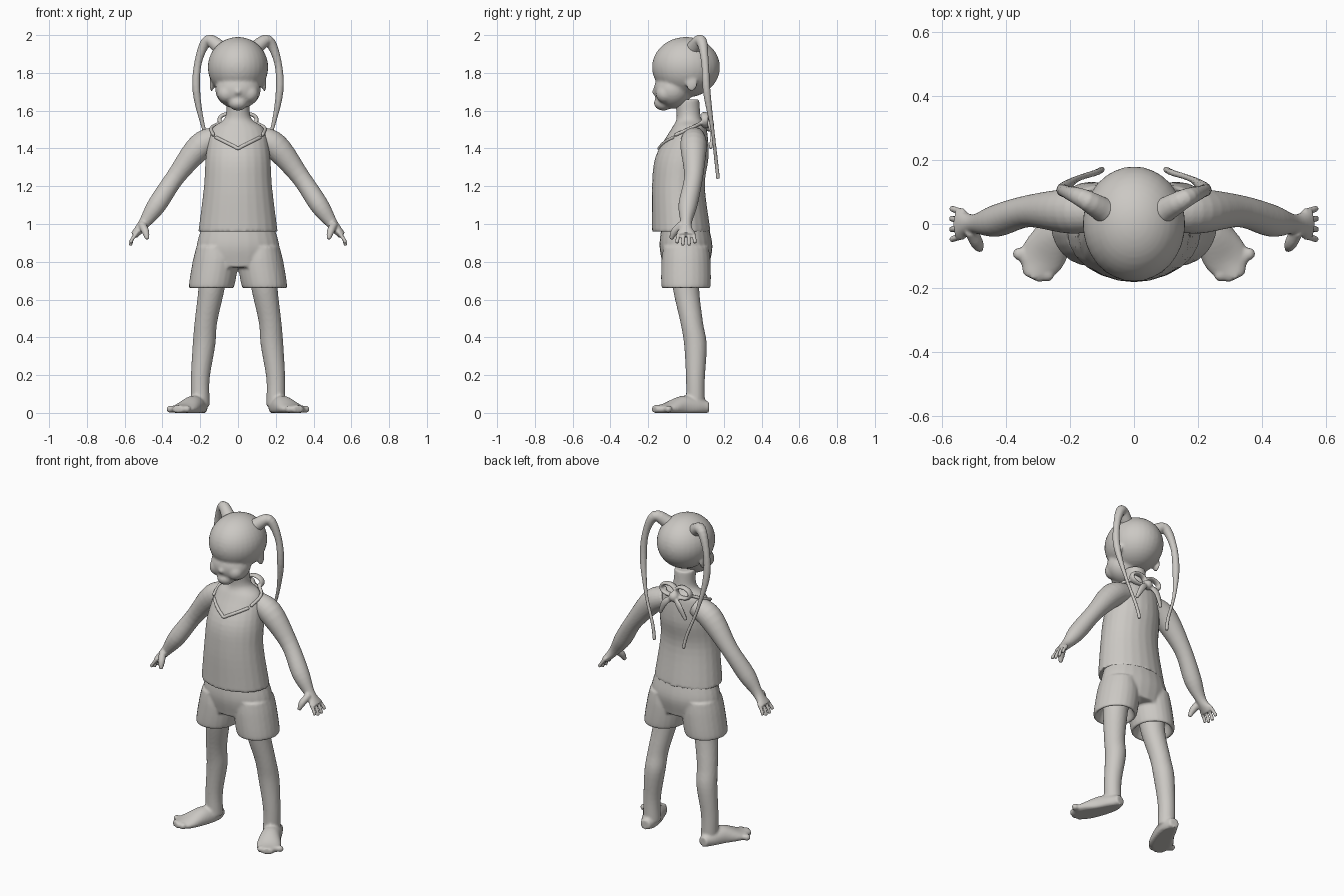
import bpy, bmesh, math
from mathutils import Vector, Matrix
from mathutils.bvhtree import BVHTree

cube = bpy.data.objects.get("Cube")
if cube:
    bpy.data.objects.remove(cube)

clay = bpy.data.materials.new("warm grey clay")
clay.use_nodes = True
clay.diffuse_color = (.6, .58, .55, 1)
clay.node_tree.nodes["Principled BSDF"].inputs["Base Color"].default_value = clay.diffuse_color

Y, Z = Vector((0, 1, 0)), Vector((0, 0, 1))
SIDES = {"left": 1, "right": -1}


def spline(keys, steps=5):
    """Smoothly interpolate key rings (Catmull-Rom)."""
    keys = [Vector(key) for key in keys]
    first, last = keys[0] * 2 - keys[1], keys[-1] * 2 - keys[-2]
    keys = [first, *keys, last]
    path = []
    for before, start, end, after in zip(keys, keys[1:], keys[2:], keys[3:]):
        leave, arrive = (end - before) / 2, (after - start) / 2
        for i in range(steps):
            t = i / steps
            bend = (start - end) * 2 + leave + arrive
            lift = (end - start) * 3 - leave * 2 - arrive
            path.append(start + leave * t + lift * t * t + bend * t * t * t)
    return path + [keys[-2]]


def tube(bm, keys, side=1, ref=Y, level=False, count=24):
    """Loft ellipses along keys of x, y, z, radius and, if not round, radius along ref."""
    path = spline([key if len(key) == 5 else (*key, key[3]) for key in keys])
    rings = []
    for i, point in enumerate(path):
        ahead, behind = path[min(i + 1, len(path) - 1)], path[max(i - 1, 0)]
        along = Z if level else (ahead - behind).to_3d().normalized()
        deep = (ref - along * ref.dot(along)).normalized()
        wide = along.cross(deep)
        ring = []
        for j in range(count):
            angle = math.tau * j / count
            co = point.to_3d()
            co += wide * math.cos(angle) * point[3] + deep * math.sin(angle) * point[4]
            ring.append(bm.verts.new((co.x * side, co.y, co.z)))
        rings.append(ring)
    for lower, upper in zip(rings, rings[1:]):
        for j in range(count):
            bm.faces.new((lower[j], lower[j - 1], upper[j - 1], upper[j]))
    bm.faces.new(rings[0])
    bm.faces.new(rings[-1])


def stack(bm, keys):
    """Loft level rings given as height, front y, back y, half width."""
    tube(bm, [(0, (front + back) / 2, height, width, (back - front) / 2)
              for height, front, back, width in keys], level=True)


def ball(bm, centre, size):
    matrix = Matrix.Translation(centre) @ Matrix.Diagonal((*size, 1))
    bmesh.ops.create_uvsphere(bm, u_segments=32, v_segments=20, radius=1, matrix=matrix)


def finish(name, bm, voxel=.008, smooth=3):
    """Fuse the overlapping lofts into one smooth skin resting above the floor."""
    for vert in bm.verts:
        vert.co.z = max(vert.co.z, 0)
    bmesh.ops.recalc_face_normals(bm, faces=bm.faces)
    mesh = bpy.data.meshes.new(name)
    bm.to_mesh(mesh)
    bm.free()
    mesh.materials.append(clay)
    part = bpy.data.objects.new(name, mesh)
    bpy.context.collection.objects.link(part)
    fuse = part.modifiers.new("fuse", "REMESH")
    fuse.mode = "VOXEL"
    fuse.voxel_size = voxel
    fuse.use_smooth_shade = True
    soften = part.modifiers.new("soften", "SMOOTH")
    soften.iterations = smooth


# Head: skull, jaw, chin, nose, cheeks and ears
bm = bmesh.new()
ball(bm, (0, 0, 1.83), (.16, .18, .16))
ball(bm, (0, -.07, 1.71), (.12, .1, .1))
ball(bm, (0, -.12, 1.64), (.05, .05, .04))
ball(bm, (0, -.16, 1.7), (.02, .02, .02))
for side in SIDES.values():
    ball(bm, (.06 * side, -.11, 1.69), (.05, .05, .05))
    ball(bm, (.14 * side, .03, 1.74), (.01, .03, .04))
finish("head", bm, smooth=6)

# Neck, upper body and top, ending in an overhanging hem
bm = bmesh.new()
stack(bm, [(.96, -.18, .13, .21), (1.2, -.18, .1, .18), (1.36, -.16, .12, .17),
           (1.5, -.08, .11, .14), (1.56, -.05, .08, .07), (1.66, -.06, .07, .06)])
surface = BVHTree.FromBMesh(bm)
finish("torso_and_top", bm)

# Raised neckline edge lying on the chest
bm = bmesh.new()
edge = []
for step in range(-6, 7):
    across = step / 50
    spot = surface.ray_cast(Vector((across, -1, 1.4 + abs(across) / 2)), Y)[0]
    edge.append((*spot, .01))
tube(bm, edge, ref=Z)
finish("neckline", bm, voxel=.005)

for label, side in SIDES.items():
    # Arm tapering into a flat palm
    bm = bmesh.new()
    tube(bm, [(.1, .04, 1.46, .06), (.2, .04, 1.41, .07), (.33, .04, 1.25, .05),
              (.43, .01, 1.1, .05), (.5, 0, 1, .03), (.55, 0, .94, .02, .05)], side)
    # Four fingers and a thumb
    for finger in range(4):
        spread = (finger - 1.5) / 40
        tube(bm, [(.53, spread, .96, .01), (.56, spread * 1.2, .92, .01),
                  (.57, spread * 1.3, .88 + abs(spread) / 2, .01)], side)
    tube(bm, [(.51, -.02, 1, .02), (.49, -.06, .96, .02), (.48, -.08, .92, .01)], side)
    finish(label + "_arm", bm, voxel=.006, smooth=2)

    # Leg with knee, calf and ankle
    bm = bmesh.new()
    tube(bm, [(.13, 0, .8, .08), (.14, 0, .66, .07), (.17, .03, .48, .06),
              (.18, .05, .36, .06), (.2, .05, .18, .05), (.2, .05, .04, .05)], side, level=True)
    # Foot turned outward, with toes
    tube(bm, [(.2, .12, .03, .03), (.21, .06, .03, .05), (.24, -.02, .03, .06),
              (.29, -.11, .02, .07, .03), (.32, -.17, .02, .03, .02)], side, ref=Z)
    for toe in range(5):
        ball(bm, ((.27 + toe / 45) * side, toe / 60 - .16, .02), (.02, .02, .02))
    finish(label + "_leg", bm)

    # Pigtail looping up from the crown and hanging behind the shoulder
    bm = bmesh.new()
    tube(bm, [(.09, .04, 1.93, .04), (.16, .08, 1.97, .03), (.21, .1, 1.86, .02),
              (.22, .11, 1.7, .02), (.18, .14, 1.5, .01), (.12, .16, 1.33, .01),
              (.1, .17, 1.24, .01)], side)
    finish(label + "_pigtail", bm, voxel=.005, smooth=2)

# Shorts: hips plus two flared legs whose hems turn inward
bm = bmesh.new()
stack(bm, [(.77, -.12, .12, .21), (.88, -.14, .14, .22), (.99, -.13, .12, .19)])
for side in SIDES.values():
    tube(bm, [(.12, 0, .88, .1, .12), (.12, 0, .8, .12, .13), (.14, 0, .67, .12, .13),
              (.14, 0, .67, .1, .11), (.14, 0, .73, .08, .09)], side, level=True)
finish("shorts", bm)

# Tied bow at the nape, with loops, tails and shoulder straps
bm = bmesh.new()
ball(bm, (0, .12, 1.52), (.03, .03, .03))
for side in SIDES.values():
    loop = []
    for step in range(9):
        turn = math.tau * step / 8
        loop.append((.05 - math.cos(turn) / 20, .1, 1.55 + math.sin(turn) / 30, .01, .02))
    tube(bm, loop, side)
    tube(bm, [(0, .12, 1.52, .01), (.05, .14, 1.48, .02, .01), (.09, .13, 1.4, .01)], side)
    tube(bm, [(.08, .09, 1.54, .01), (.14, .03, 1.51, .01), (.13, -.06, 1.47, .01)], side, ref=Z)
finish("nape_bow", bm, voxel=.006, smooth=2)
